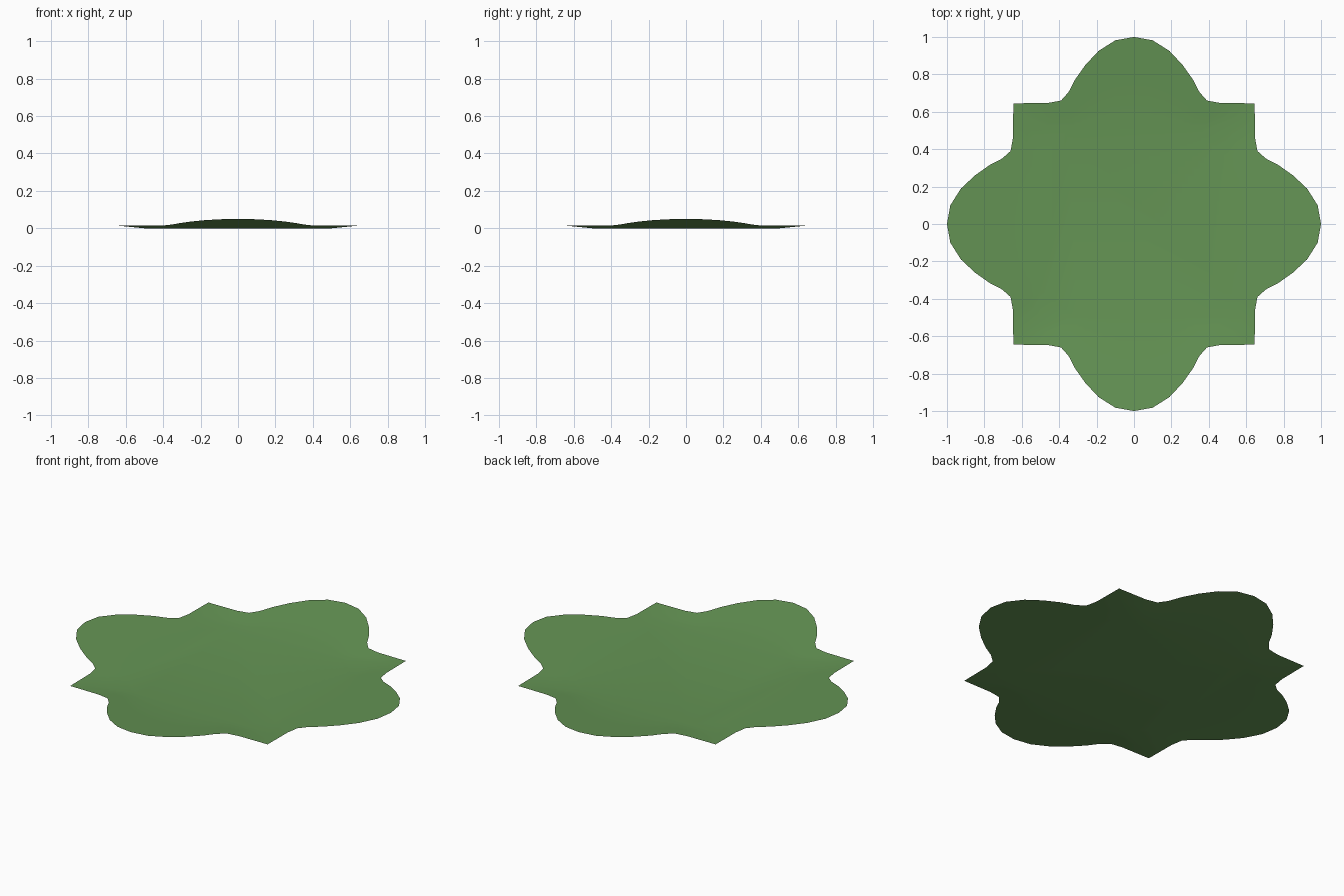
import bpy, bmesh

if "Cube" in bpy.data.objects:
    bpy.data.objects.remove(bpy.data.objects["Cube"])

# One eighth of the outline: lobe tip to square corner
EIGHTH = [(0, 1), (.1, .982), (.19, .925), (.26, .85), (.315, .772),
          (.35, .705), (.39, .66), (.46, .647), (.645, .645)]
FLAT = 0.5       # half width of the flat middle
CORNER = 0.645   # half width of the square corners

# Quarter from corner to corner over one lobe, then four turns
side = [(x, y) for x, y in reversed(EIGHTH)] + [(-x, y) for x, y in EIGHTH[1:-1]]


def turn(p, n):
    x, y = p
    for _ in range(n):
        x, y = -y, x
    return x, y


def lift(p):
    return max(0, max(abs(p[0]), abs(p[1])) - FLAT) * 0.1


# Rings: outer edge, halfway, edge of the flat middle
rings = []
for t in (1, 0.5, 0):
    ring = []
    for n in range(4):
        for x, y in side:
            ix, iy = x * FLAT / CORNER, FLAT
            ring.append(turn((ix + (x - ix) * t, iy + (y - iy) * t), n))
    rings.append(ring)

bm = bmesh.new()
loops = [[bm.verts.new((*p, lift(p))) for p in ring] for ring in rings]
count = len(loops[0])
for outer, inner in zip(loops, loops[1:]):
    for i in range(count):
        j = (i + 1) % count
        bm.faces.new((outer[i], outer[j], inner[j], inner[i]))
bm.faces.new(loops[-1])
for f in bm.faces:
    f.normal_update()
    if f.normal.z < 0:
        f.normal_flip()
    f.smooth = True

mesh = bpy.data.meshes.new("lily_pad_sheet")
bm.to_mesh(mesh)
bm.free()
leaf = bpy.data.objects.new("leaf_sheet", mesh)
bpy.context.collection.objects.link(leaf)

# Leaf green
green = bpy.data.materials.new("green")
green.diffuse_color = (0.13, 0.30, 0.09, 1)
green.use_nodes = True
green.node_tree.nodes["Principled BSDF"].inputs["Base Color"].default_value = green.diffuse_color
mesh.materials.append(green)
